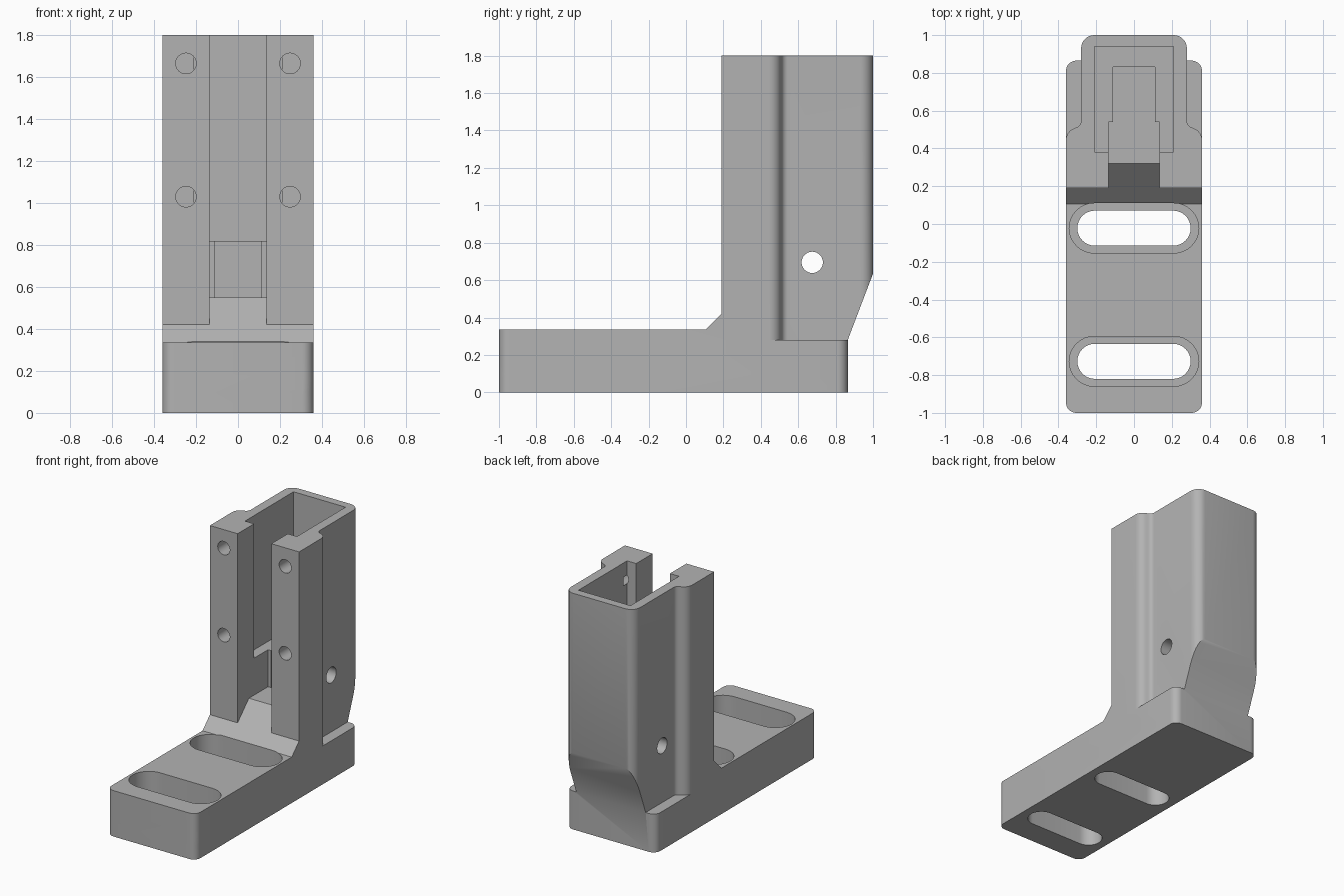
import bpy, bmesh, math
from mathutils import Vector

if "Cube" in bpy.data.objects:
    bpy.data.objects.remove(bpy.data.objects["Cube"])

grey = bpy.data.materials.new("plain grey")
grey.diffuse_color = (0.45, 0.45, 0.45, 1)
grey.use_nodes = True
grey.node_tree.nodes["Principled BSDF"].inputs["Base Color"].default_value = grey.diffuse_color


def prism(name, pts, lo, hi, axis="z"):
    """Extrude a closed outline: (x, y) along z, (y, z) along x or (x, z) along y."""
    place = {"z": lambda a, b, h: (a, b, h),
             "x": lambda a, b, h: (h, a, b),
             "y": lambda a, b, h: (a, h, b)}[axis]
    bm = bmesh.new()
    face = bm.faces.new([bm.verts.new(place(a, b, lo)) for a, b in pts])
    ext = bmesh.ops.extrude_face_region(bm, geom=[face])
    bmesh.ops.translate(bm, verts=[v for v in ext["geom"] if isinstance(v, bmesh.types.BMVert)],
                        vec=Vector(place(0, 0, hi - lo)))
    bmesh.ops.recalc_face_normals(bm, faces=bm.faces)
    me = bpy.data.meshes.new(name)
    bm.to_mesh(me)
    bm.free()
    me.materials.append(grey)
    ob = bpy.data.objects.new(name, me)
    bpy.context.collection.objects.link(ob)
    return ob


def arc(cx, cy, r, a0, a1, n=8):
    return [(cx + r * math.cos(math.radians(a0 + (a1 - a0) * i / n)),
             cy + r * math.sin(math.radians(a0 + (a1 - a0) * i / n))) for i in range(n + 1)]


def rect(x, y0, y1):
    return [(-x, y0), (x, y0), (x, y1), (-x, y1)]


def circle(cx, cy, r, n=32):
    return arc(cx, cy, r, 0, 360, n)[:-1]


def slot(half, cy, r):
    """Long hole with round ends, lying along x."""
    return arc(half - r, cy, r, -90, 90, 16) + arc(r - half, cy, r, 90, 270, 16)


def boolean(target, tool, op):
    mod = target.modifiers.new(op.lower(), "BOOLEAN")
    mod.operation, mod.solver, mod.object = op, "EXACT", tool
    bpy.context.view_layer.objects.active = target
    bpy.ops.object.modifier_apply(modifier=mod.name)
    bpy.data.objects.remove(tool)


W, R = 0.36, 0.055

# upright and front plate: right half of the plan outline, mirrored
half = (arc(W - R, -1 + R, R, -90, 0)
        + arc(W - 0.065, 0.445, 0.065, 0, 70)
        + arc(0.315, 0.545, 0.035, 250, 180, 6)
        + arc(0.28 - 0.07, 0.93, 0.07, 0, 90))
bracket = prism("bracket", half + [(-x, y) for x, y in reversed(half)], 0.1, 1.8)

# side silhouette: plate, front chamfer, column and sloped back
side = prism("side_profile", [(-1.1, 0), (-1.1, 0.335), (0.105, 0.335), (0.19, 0.42), (0.19, 1.9),
                              (1.1, 1.9), (1.1, 0.898), (0.80, 0.109), (0.80, 0)], -0.6, 0.6, "x")
boolean(bracket, side, "INTERSECT")

# full length foot
foot = (arc(W - R, -1 + R, R, -90, 0) + arc(W - R, 0.865 - R, R, 0, 90))
boolean(bracket, prism("foot", foot + [(-x, y) for x, y in reversed(foot)], 0, 0.28), "UNION")

# main cavity, narrow lower pocket and open front channel
boolean(bracket, prism("cavity", rect(0.21, 0.38, 0.94), 0.82, 1.9), "DIFFERENCE")
boolean(bracket, prism("pocket", rect(0.11, 0.45, 0.83), 0.55, 0.95), "DIFFERENCE")
channel = prism("channel", [(0.15, 0.5), (0.19, 0.42), (0.32, 0.55), (0.54, 0.55),
                            (0.54, 1.9), (0.15, 1.9)], -0.136, 0.136, "x")
boolean(bracket, channel, "DIFFERENCE")

# stepped mounting slots in the foot
for y in (-0.022, -0.727):
    boolean(bracket, prism("slot", slot(0.30, y, 0.093), -0.1, 0.5), "DIFFERENCE")
    boolean(bracket, prism("slot_recess", slot(0.343, y, 0.132), 0.15, 0.6), "DIFFERENCE")

# screw holes in the front flanges and a cross hole through the sides
for x in (-0.248, 0.248):
    for z in (1.03, 1.665):
        boolean(bracket, prism("screw_hole", circle(x, z, 0.049), 0.1, 0.42, "y"), "DIFFERENCE")
boolean(bracket, prism("cross_hole", circle(0.675, 0.695, 0.057), -0.6, 0.6, "x"), "DIFFERENCE")

# smooth rounds, sharp edges
bpy.ops.object.select_all(action="DESELECT")
bracket.select_set(True)
bpy.context.view_layer.objects.active = bracket
bpy.ops.object.shade_smooth_by_angle(angle=math.radians(25))
